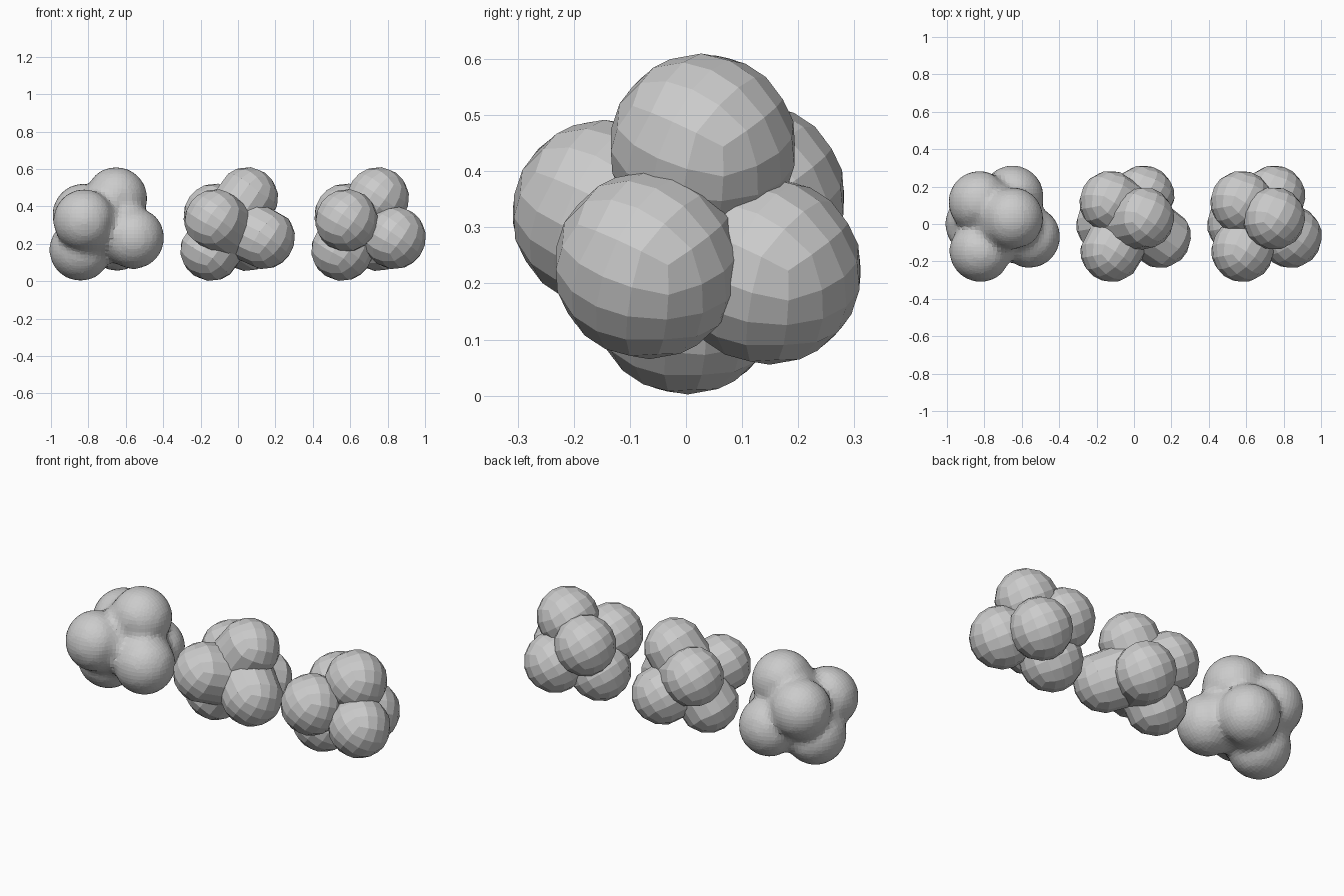
import bpy, bmesh
from mathutils import Vector, Matrix

if "Cube" in bpy.data.objects:
    bpy.data.objects.remove(bpy.data.objects["Cube"])

R = 0.168
# opposite lobe pairs of one cluster (local x, y, z)
PAIRS = [
    (Vector((0.048, 0.03, 0.443)), Vector((-0.142, 0.0, 0.169))),
    (Vector((0.138, -0.068, 0.232)), Vector((-0.125, 0.117, 0.355))),
    (Vector((-0.12, -0.143, 0.325)), Vector((0.05, 0.146, 0.222))),
]

# shared tilted frame of the lobes
u = (PAIRS[0][0] - PAIRS[0][1]).normalized()
v = PAIRS[1][0] - PAIRS[1][1]
v = (v - u * v.dot(u)).normalized()
FRAME = Matrix((u, v, u.cross(v))).transposed()


def quad_ball(bm, cuts, place):
    """Add a cube-based ball; place maps each unit vector to a position."""
    ball = bmesh.new()
    bmesh.ops.create_cube(ball, size=2.0)
    bmesh.ops.subdivide_edges(ball, edges=ball.edges[:], cuts=cuts, use_grid_fill=True)
    for vt in ball.verts:
        p = vt.co.copy()
        x, y, z = p.x ** 2, p.y ** 2, p.z ** 2
        # even spread of the grid over the sphere
        q = Vector((p.x * max(0, 1 - y / 2 - z / 2 + y * z / 3) ** 0.5,
                    p.y * max(0, 1 - x / 2 - z / 2 + x * z / 3) ** 0.5,
                    p.z * max(0, 1 - x / 2 - y / 2 + x * y / 3) ** 0.5))
        vt.co = place(FRAME @ q.normalized())
    bmesh.ops.recalc_face_normals(ball, faces=ball.faces[:])
    tmp = bpy.data.meshes.new("ball_part")
    ball.to_mesh(tmp)
    ball.free()
    bm.from_mesh(tmp)
    bpy.data.meshes.remove(tmp)


def capsule_place(a, b):
    axis = (a - b).normalized()

    def place(n):
        d = n.dot(axis)
        c = a if d > 0.15 else b if d < -0.15 else (a + b) / 2
        return c + n * R
    return place


def make(name, bm, x):
    me = bpy.data.meshes.new(name)
    bm.to_mesh(me)
    bm.free()
    ob = bpy.data.objects.new(name, me)
    ob.location.x = x
    bpy.context.collection.objects.link(ob)
    return ob


# right cluster: six separate faceted balls
bm = bmesh.new()
for pair in PAIRS:
    for c in pair:
        quad_ball(bm, 3, lambda n, c=c: c + n * R)
make("ball_cluster", bm, 0.7)

# middle cluster: opposite balls bridged into crossing capsules
bm = bmesh.new()
for a, b in PAIRS:
    quad_ball(bm, 3, capsule_place(a, b))
make("bridged_cluster", bm, 0.0)

# left cluster: fused and softened version
bm = bmesh.new()
for a, b in PAIRS:
    quad_ball(bm, 7, capsule_place(a, b))
left = make("fused_cluster", bm, -0.7)
rem = left.modifiers.new("fuse", "REMESH")
rem.mode = "VOXEL"
rem.voxel_size = 0.022
smo = left.modifiers.new("soften", "SMOOTH")
smo.factor = 0.5
smo.iterations = 4
